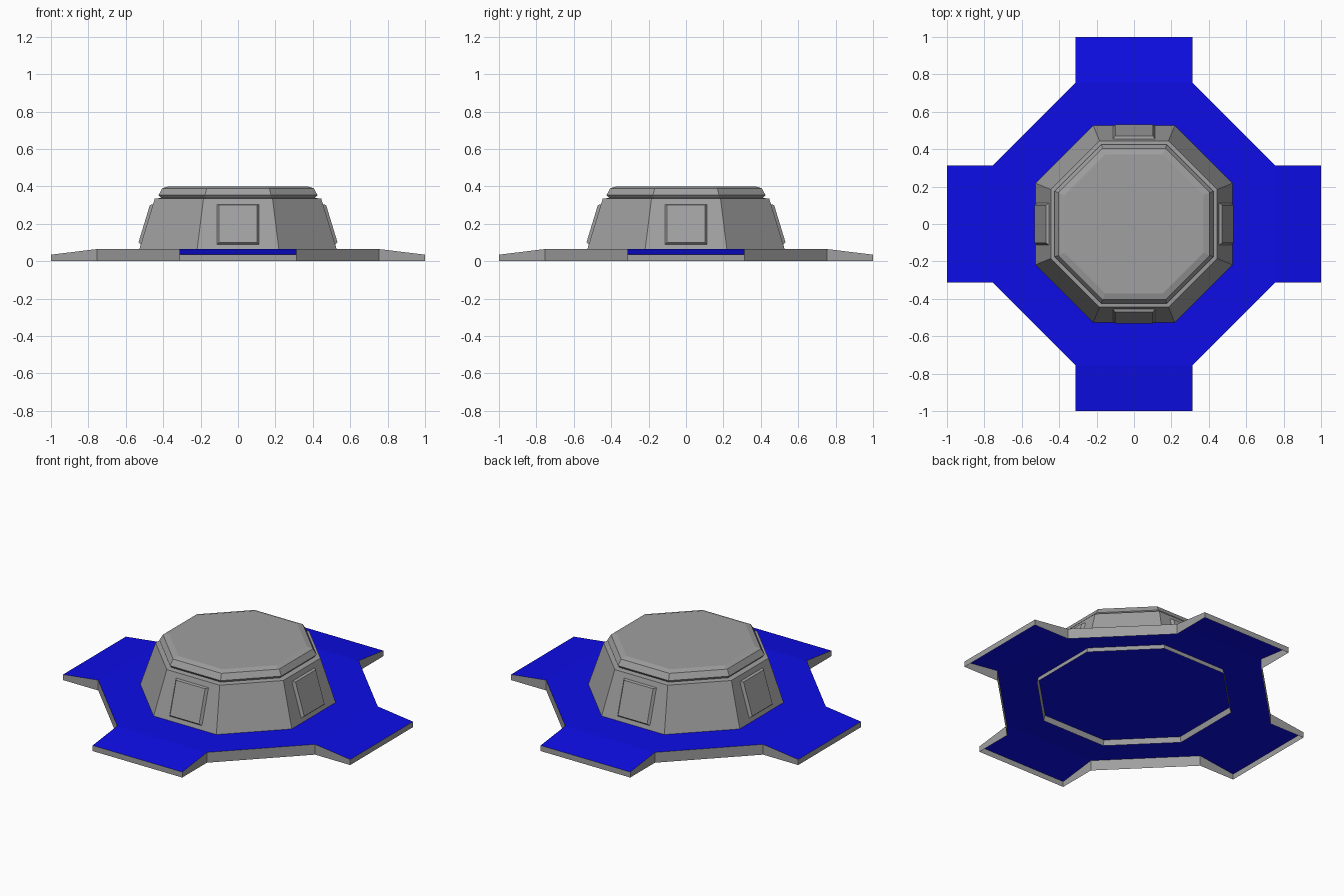
import bpy
import bmesh
import math
from mathutils import Matrix, Vector

cube = bpy.data.objects.get("Cube")
if cube:
    bpy.data.objects.remove(cube)


def make_material(name, colour):
    mat = bpy.data.materials.new(name)
    mat.use_nodes = True
    mat.diffuse_color = colour
    bsdf = mat.node_tree.nodes["Principled BSDF"]
    bsdf.inputs["Base Color"].default_value = colour
    bsdf.inputs["Roughness"].default_value = 0.7
    return mat


GREY = make_material("concrete_grey", (0.35, 0.35, 0.35, 1))
BLUE = make_material("deep_blue", (0.004, 0.004, 0.8, 1))


def finish(name, bm, *materials):
    mesh = bpy.data.meshes.new(name)
    bm.to_mesh(mesh)
    bm.free()
    for mat in materials:
        mesh.materials.append(mat)
    obj = bpy.data.objects.new(name, mesh)
    bpy.context.collection.objects.link(obj)
    return obj


def octagon(bm, apothem, z):
    radius = apothem / math.cos(math.pi / 8)
    angles = [math.pi / 8 + k * math.pi / 4 for k in range(8)]
    return [bm.verts.new((radius * math.cos(a), radius * math.sin(a), z)) for a in angles]


def bridge(bm, lower, upper):
    n = len(lower)
    return [bm.faces.new((lower[i], lower[(i + 1) % n], upper[(i + 1) % n], upper[i]))
            for i in range(n)]


def loft(name, profile, capped):
    bm = bmesh.new()
    rings = [octagon(bm, r, z) for r, z in profile]
    for lower, upper in zip(rings, rings[1:]):
        bridge(bm, lower, upper)
    if capped:
        bm.faces.new(rings[-1])
    return finish(name, bm, GREY)


# Base: blue deck with four sloping ramps, open underneath, grey skirt walls
ARM, SHOULDER, DECK_Z, TIP_Z = 0.312, 0.755, 0.065, 0.035
bm = bmesh.new()
deck, outline = [], []
for k in range(4):
    turn = Matrix.Rotation(k * math.pi / 2, 3, 'Z')
    corners = [(SHOULDER, -ARM, DECK_Z), (1, -ARM, TIP_Z), (1, ARM, TIP_Z), (SHOULDER, ARM, DECK_Z)]
    arm = [bm.verts.new(turn @ Vector(c)) for c in corners]
    bm.faces.new(arm).material_index = 1
    deck += [arm[0], arm[3]]
    outline += arm
bm.faces.new(deck).material_index = 1
ground = [bm.verts.new((v.co.x, v.co.y, 0)) for v in outline]
bridge(bm, ground, outline)
finish("base_platform", bm, GREY, BLUE)

# Tapered eight-sided wall with a ledge on top, its foot passing through the deck
FOOT, TOP = (0.537, 0.033), (0.445, 0.335)
loft("tower_wall", [FOOT, TOP, (0.41, 0.338)], False)

# Chamfered roof cap
loft("roof_cap", [(0.41, 0.336), (0.425, 0.354), (0.405, 0.39), (0.372, 0.4)], True)

# Raised bevelled panels on the four straight walls
slope = (FOOT[0] - TOP[0]) / (TOP[1] - FOOT[1])
outward = Vector((1, 0, slope)).normalized()


def panel_ring(half_width, low, high, lift):
    points = [(-half_width, low), (half_width, low), (half_width, high), (-half_width, high)]
    return [Vector((FOOT[0] - slope * (z - FOOT[1]), y, z)) + outward * lift for y, z in points]


for k, side in enumerate(("left", "back", "right", "front")):
    turn = Matrix.Rotation(k * math.pi / 2, 3, 'Z')
    bm = bmesh.new()
    rings = [[bm.verts.new(turn @ p) for p in panel_ring(*spec)]
             for spec in ((0.113, 0.09, 0.304, 0), (0.101, 0.097, 0.296, 0.015))]
    bridge(bm, *rings)
    bm.faces.new(rings[1])
    finish(side + "_wall_panel", bm, GREY)
